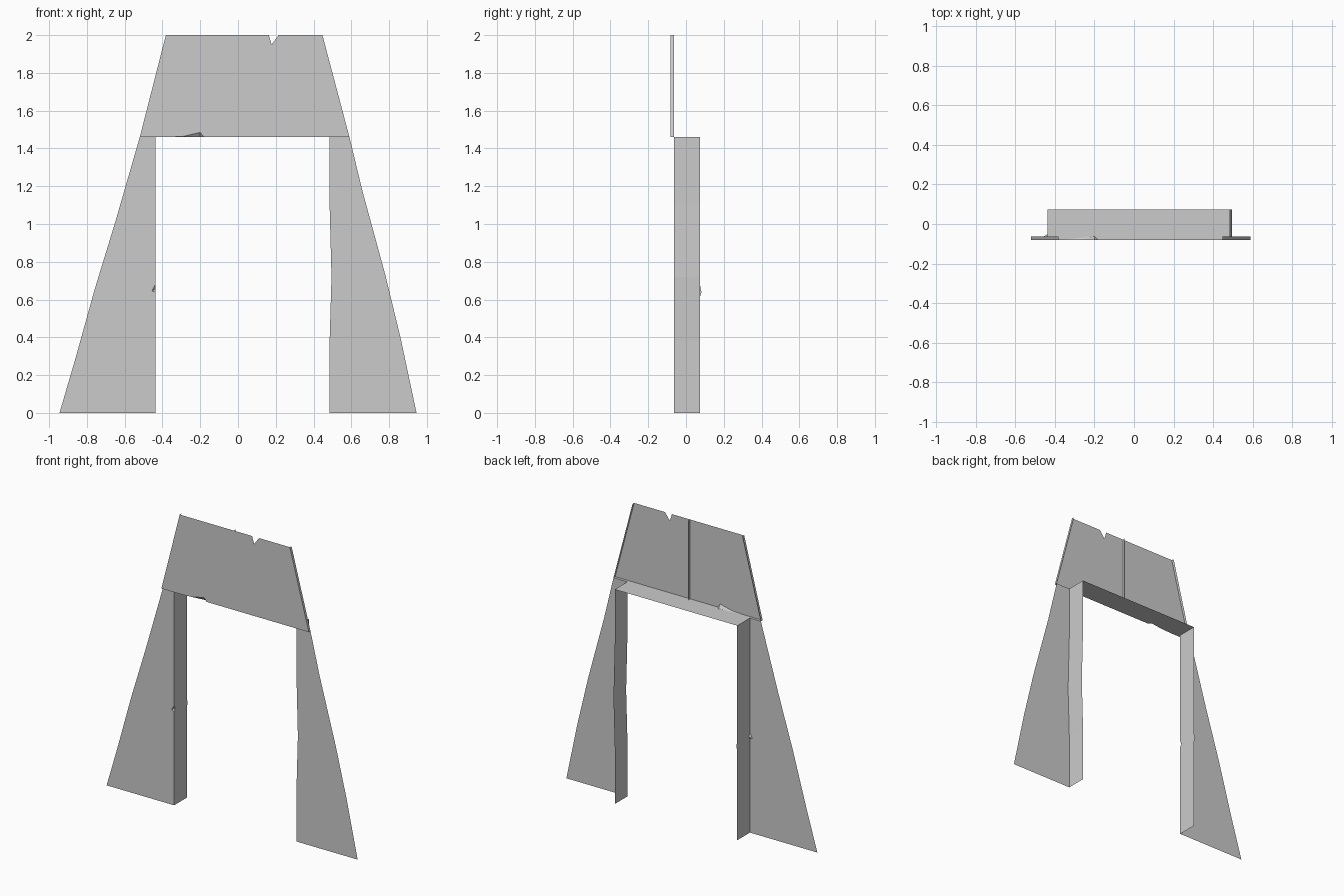
import bpy

if "Cube" in bpy.data.objects:
    bpy.data.objects.remove(bpy.data.objects["Cube"])

FRONT, MID, BACK = -0.081, -0.063, 0.073
SPRING, TOP = 1.46, 2.0


def sheet(name, polys):
    """Thin one-sided sheet object made of a few polygons."""
    verts, faces = [], []
    for p in polys:
        faces.append(range(len(verts), len(verts) + len(p)))
        verts += p
    mesh = bpy.data.meshes.new(name)
    mesh.from_pydata(verts, [], [list(f) for f in faces])
    mesh.update()
    obj = bpy.data.objects.new(name, mesh)
    bpy.context.collection.objects.link(obj)
    return obj


def facing(profile, y):
    """Front-facing polygon from an x,z outline (counter-clockwise from the front)."""
    return [(x, y, z) for x, z in profile]


def strips(path, y0, y1):
    """Ribbon of quads running along an x,z path from y0 to y1."""
    return [[(a[0], y0, a[1]), (a[0], y1, a[1]), (b[0], y1, b[1]), (b[0], y0, b[1])]
            for a, b in zip(path, path[1:])]


# Lintel front with a nick in the top and a chip in the bottom edge
bl, br, tr, tl = (-0.52, SPRING), (0.59, SPRING), (0.447, TOP), (-0.382, TOP)
chip = [(-0.37, SPRING), (-0.29, 1.464), (-0.2, 1.485), (-0.18, SPRING)]
nick = [(0.215, TOP), (0.178, 1.95), (0.163, TOP)]
sheet("lintel_front", [facing([bl] + chip + [br, tr] + nick + [tl], FRONT)])

# Chip facets running back under the lintel
deep = (-0.2, MID, SPRING)
sheet("lintel_chip", [[(a[0], FRONT, a[1]), deep, (b[0], FRONT, b[1])]
                      for a, b in zip(chip, chip[1:])])

# Lintel side returns and central seam fin
sheet("lintel_sides", strips([tl, bl], FRONT, MID) + strips([br, tr], FRONT, MID))
sheet("lintel_seam", strips([(0.025, SPRING), (0.025, TOP)], FRONT, MID))

# Underside lip and opening soffit
sheet("lintel_lip", [
    [(-0.52, FRONT, SPRING), (-0.52, MID, SPRING), deep, (-0.37, FRONT, SPRING)],
    [(-0.18, FRONT, SPRING), deep, (0.59, MID, SPRING), (0.59, FRONT, SPRING)]])
sheet("opening_soffit", strips([(-0.437, SPRING), (0.485, SPRING)], MID, BACK))

# Left pier front with a chipped inner edge
left_outer = [(-0.52, SPRING), (-0.65, 1.01), (-0.76, 0.65), (-0.86, 0.29), (-0.945, 0)]
left_inner = [(-0.437, 0), (-0.437, 0.64), (-0.456, 0.645), (-0.437, 0.68), (-0.437, SPRING)]
sheet("left_pier_front", [facing(left_outer + left_inner, MID)])
inset = (-0.437, MID + 0.012, 0.655)
sheet("left_pier_chip", [[(-0.456, MID, 0.645), (-0.437, MID, 0.68), inset],
                         [(-0.437, MID, 0.64), (-0.456, MID, 0.645), inset]])

# Left jamb, with a small spur on its rear edge
jamb = [(MID, 0), (BACK, 0), (BACK, 0.61), (0.082, 0.64), (BACK, 0.685), (BACK, SPRING),
        (MID, SPRING), (MID, 0.68), (MID + 0.012, 0.655), (MID, 0.64)]
sheet("left_jamb", [[(-0.437, y, z) for y, z in jamb]])

# Right pier front and its gently bowed jamb
right_outer = [(0.945, 0), (0.86, 0.4), (0.78, 0.73), (0.66, 1.17), (0.59, SPRING)]
right_inner = [(0.485, SPRING), (0.485, 1.1), (0.495, 0.72), (0.485, 0.38), (0.485, 0)]
sheet("right_pier_front", [facing(right_outer + right_inner, MID)])
sheet("right_jamb", strips(right_inner, MID, BACK))
